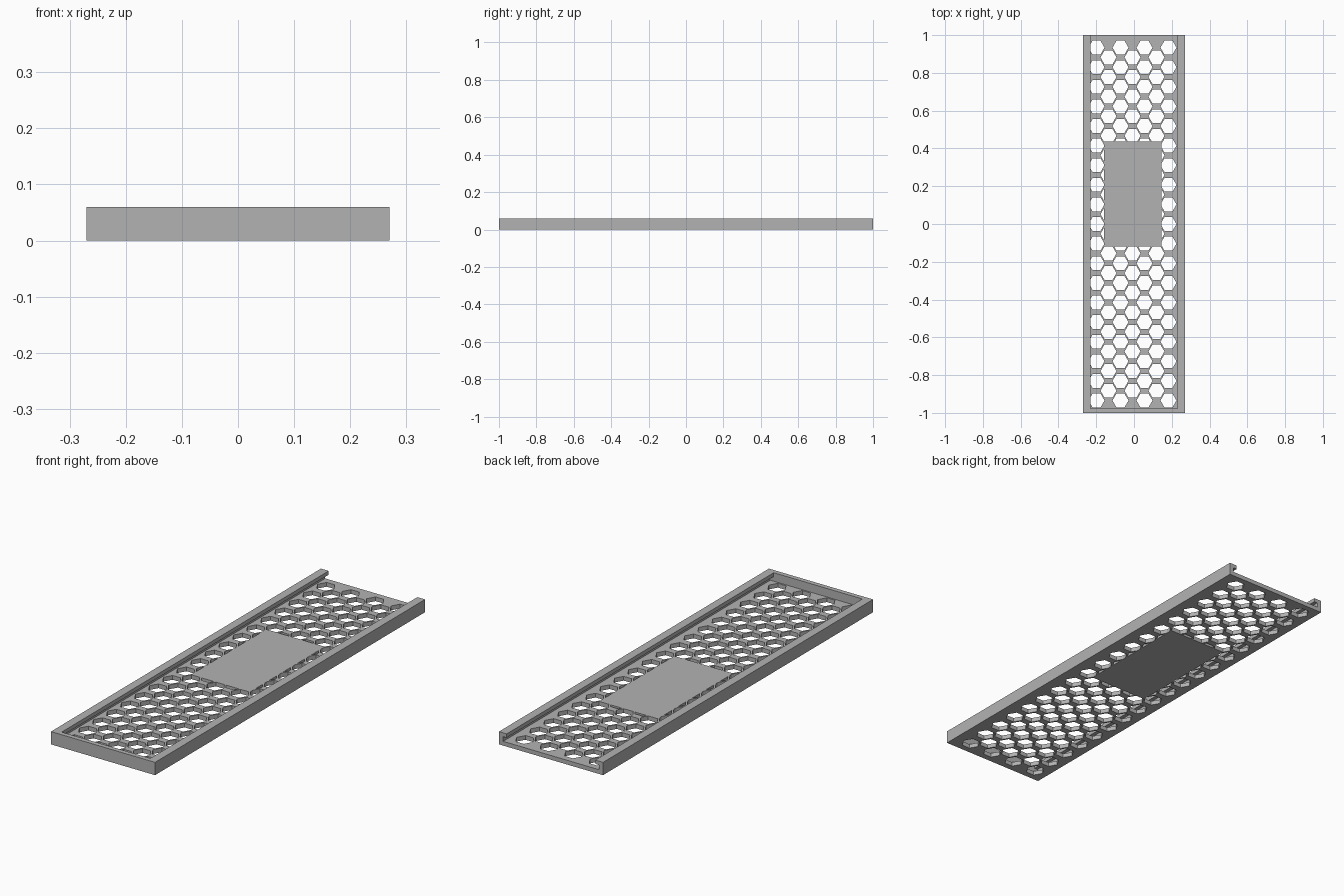
import bpy, bmesh
from math import cos, sin, pi

if "Cube" in bpy.data.objects:
    bpy.data.objects.remove(bpy.data.objects["Cube"], do_unlink=True)

HALF_W, HEIGHT = 0.27, 0.06
FLOOR, LIP_BOTTOM = 0.02, 0.042
WALL, LIP = 0.022, 0.04
HEX_R, COL_STEP, ROW_STEP = 0.0423, 0.0635, 0.1038
GRID_X, GRID_Y = -0.008, 0.934


def make_object(name, bm):
    bmesh.ops.recalc_face_normals(bm, faces=bm.faces[:])
    mesh = bpy.data.meshes.new(name)
    bm.to_mesh(mesh)
    bm.free()
    obj = bpy.data.objects.new(name, mesh)
    bpy.context.collection.objects.link(obj)
    return obj


def box(name, x0, x1, y0, y1, z0, z1):
    bm = bmesh.new()
    prism(bm, [(x0, y0), (x1, y0), (x1, y1), (x0, y1)], z0, z1)
    return make_object(name, bm)


def prism(bm, outline, z0, z1):
    base = bm.faces.new([bm.verts.new((x, y, z0)) for x, y in outline])
    top = bmesh.ops.extrude_face_region(bm, geom=[base], use_keep_orig=True)
    verts = [v for v in top["geom"] if isinstance(v, bmesh.types.BMVert)]
    bmesh.ops.translate(bm, verts=verts, vec=(0, 0, z1 - z0))


def cut(target, cutter):
    mod = target.modifiers.new("cut", 'BOOLEAN')
    mod.operation, mod.solver, mod.object = 'DIFFERENCE', 'EXACT', cutter
    cutter.hide_render = True


# Tray body
tray = box("vented_tray", -HALF_W, HALF_W, -1, 1, 0, HEIGHT)

# Slide channel under the lips, open at the back
inner = HALF_W - WALL
channel = box("channel_cutter", -inner, inner, -1 + WALL, 1.1, FLOOR, LIP_BOTTOM)

# Opening between the lips
mouth = HALF_W - LIP
opening = box("opening_cutter", -mouth, mouth, -1 + WALL, 1.1, 0.03, 0.1)

# Staggered hexagonal holes
bm = bmesh.new()
for col in range(-3, 4):
    shifted = col % 2 == 0
    for row in range(18 if shifted else 19):
        cx = GRID_X + col * COL_STEP
        cy = GRID_Y - (row + 0.5 * shifted) * ROW_STEP
        prism(bm, [(cx + HEX_R * cos(k * pi / 3), cy + HEX_R * sin(k * pi / 3))
                   for k in range(6)], -0.05, 0.03)
holes = make_object("hole_cutter", bm)

# Solid panel left uncut in the floor
panel = box("panel_cutter", -0.16, 0.145, -0.12, 0.437, -0.1, 0.1)
cut(holes, panel)

for cutter in (channel, opening, holes):
    cut(tray, cutter)

# Apply the cuts and remove the helpers
bpy.context.view_layer.update()
depsgraph = bpy.context.evaluated_depsgraph_get()
result = bpy.data.meshes.new_from_object(tray.evaluated_get(depsgraph))
tray.modifiers.clear()
tray.data = result
for helper in (channel, opening, holes, panel):
    bpy.data.objects.remove(helper, do_unlink=True)

# Grey plastic
grey = bpy.data.materials.new("grey_plastic")
grey.use_nodes = True
colour = (0.45, 0.45, 0.45, 1)
grey.diffuse_color = colour
grey.node_tree.nodes["Principled BSDF"].inputs["Base Color"].default_value = colour
tray.data.materials.clear()
tray.data.materials.append(grey)
